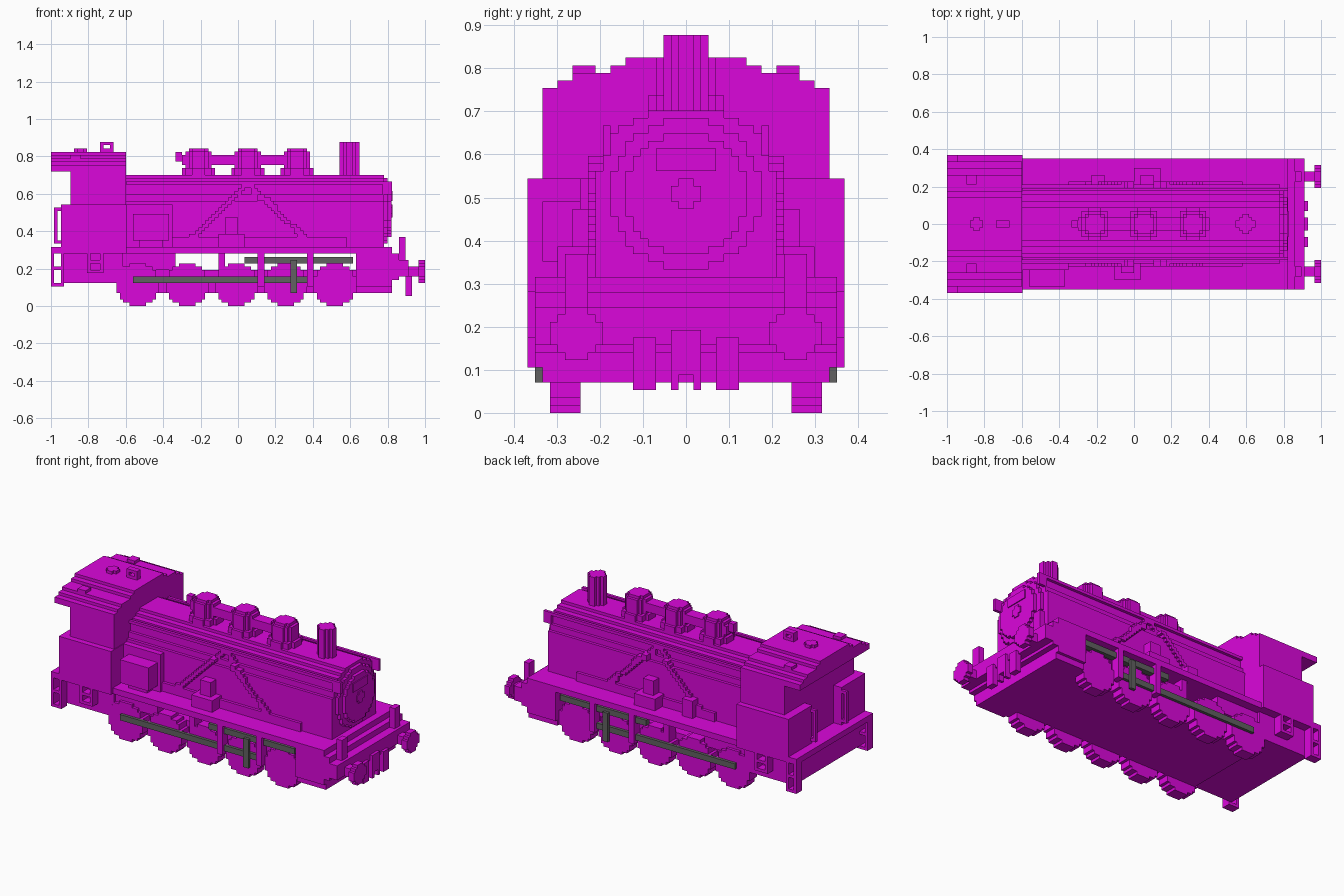
import bpy, bmesh, math

if "Cube" in bpy.data.objects:
    bpy.data.objects.remove(bpy.data.objects["Cube"])

GRID = 57  # small cells per unit
DECK_LOW, DECK = .28, .316
BOILER_TOP = .702


def material(name, colour):
    mat = bpy.data.materials.new(name)
    mat.use_nodes = True
    mat.diffuse_color = colour
    mat.node_tree.nodes["Principled BSDF"].inputs["Base Color"].default_value = colour
    return mat


magenta = material("magenta", (.71, .002, .71, 1))
grey = material("dark_grey", (.12, .12, .12, 1))


def snap(value):
    return round(value * GRID) / GRID


def finish(name, bm, mat, mirror):
    """Turn the mesh into an object, with a copy on the other side if asked."""
    if mirror:
        copy = bmesh.ops.duplicate(bm, geom=bm.verts[:] + bm.edges[:] + bm.faces[:])
        for item in copy["geom"]:
            if isinstance(item, bmesh.types.BMVert):
                item.co.y = -item.co.y
    bmesh.ops.recalc_face_normals(bm, faces=bm.faces[:])
    mesh = bpy.data.meshes.new(name)
    bm.to_mesh(mesh)
    bm.free()
    mesh.materials.append(mat)
    obj = bpy.data.objects.new(name, mesh)
    bpy.context.scene.collection.objects.link(obj)


def add_box(bm, x, y, z):
    low = [snap(pair[0]) for pair in (x, y, z)]
    high = [snap(pair[1]) for pair in (x, y, z)]
    for vert in bmesh.ops.create_cube(bm, size=1)["verts"]:
        for axis in range(3):
            vert.co[axis] = high[axis] if vert.co[axis] > 0 else low[axis]


def box(name, x, y, z, mat=magenta, mirror=False):
    bm = bmesh.new()
    add_box(bm, x, y, z)
    finish(name, bm, mat, mirror)


def frame(name, x, y, z, mirror=True, rungs=()):
    """Open upright frame, one cell thick, with optional cross rungs."""
    bm = bmesh.new()
    t = 1 / GRID
    add_box(bm, (x[0], x[0] + t), y, z)
    add_box(bm, (x[1] - t, x[1]), y, z)
    for level in (z[0], z[1] - t, *rungs):
        add_box(bm, x, y, (level, level + t))
    finish(name, bm, magenta, mirror)


def disc_rows(radius):
    """Rows of a stepped disc, as (half width, bottom, top)."""
    cells = radius * GRID
    count = round(2 * cells)
    odd = count % 2 / 2
    rows = []
    for i in range(count):
        low = i - count / 2
        width = math.sqrt(max(cells ** 2 - (low + .5) ** 2, 1))
        rows.append(((round(width - odd) + odd) / GRID, low / GRID, (low + 1) / GRID))
    return rows


def add_steps(bm, rows, axis, span, centre=(0, 0)):
    """Extrude a symmetric stepped outline along an axis."""
    side = []
    for width, low, high in rows:
        side += [(width, low), (width, high)]
    points = []
    for a, b in side + [(-a, b) for a, b in reversed(side)]:
        p = (snap(centre[0] + a), snap(centre[1] + b))
        if not points or p != points[-1]:
            points.append(p)
    place = {"x": lambda a, b, t: (t, a, b),
             "y": lambda a, b, t: (a, t, b),
             "z": lambda a, b, t: (a, b, t)}[axis]
    first = [bm.verts.new(place(a, b, span[0])) for a, b in points]
    last = [bm.verts.new(place(a, b, span[1])) for a, b in points]
    bm.faces.new(first)
    bm.faces.new(last)
    for i in range(len(points)):
        j = (i + 1) % len(points)
        bm.faces.new((first[i], first[j], last[j], last[i]))


def steps(name, rows, axis, span, centre=(0, 0), mirror=False):
    bm = bmesh.new()
    add_steps(bm, rows, axis, span, centre)
    finish(name, bm, magenta, mirror)


def stack(name, x, layers):
    """Upright round part made of stepped discs: (radius, bottom, top)."""
    bm = bmesh.new()
    for radius, low, high in layers:
        add_steps(bm, disc_rows(radius), "z", (low, high), (x, 0))
    finish(name, bm, magenta, False)


# Boiler and smokebox
boiler = [(.21, DECK, .56), (.2, .56, .6), (.18, .6, .65), (.15, .65, .67),
          (.12, .67, .685), (.09, .685, BOILER_TOP)]
steps("boiler", boiler, "x", (-.6, .78))
steps("smokebox_ring", disc_rows(.176), "x", (.78, .8), (0, .51))
steps("smokebox_door", disc_rows(.14), "x", (.8, .82), (0, .505))
steps("door_plate", [(.07, .565, .615)], "x", (.82, .826))
steps("door_hub", disc_rows(.035), "x", (.82, .826), (0, .505))
box("upper_lamp", x=(.78, .82), y=(.175, .194), z=(.6, .67), mirror=True)
box("handrail", x=(-.6, .8), y=(.175, .194), z=(.65, .67), mirror=True)
box("boiler_skirt", x=(-.35, .58), y=(.2, .228), z=(DECK, .37), mirror=True)

# Domes, pipe and chimney along the top
for label, x in (("rear", -.205), ("middle", .055), ("front", .32)):
    stack(label + "_dome", x, [(.088, .67, .737), (.07, .737, .825), (.053, .825, .842)])
box("dome_pipe", x=(-.3, .35), y=(-.035, .035), z=(.76, .81))
box("whistle", x=(-.335, -.3), y=(-.018, .018), z=(.77, .825))
stack("chimney", .6, [(.05, .67, .877)])

# Stepped sand pipes running down both flanks
for label, foot_x, foot_z in (("rear", -.26, .35), ("front", .41, DECK)):
    bm = bmesh.new()
    count = 18
    for i in range(count):
        x = .05 + (foot_x - .05) * i / count
        z = .66 + (foot_z - .66) * i / count
        outer = .194 if z > .6 else .228
        add_box(bm, (x - .018, x + .018), (.17, outer), (z - .018, z + .01))
    finish(label + "_sand_pipe", bm, magenta, True)

# Equipment standing on the running board
box("side_tank", x=(-.56, -.375), y=(-.333, -.25), z=(.35, .49))
box("tank_backing", x=(-.6, -.355), y=(-.25, -.2), z=(DECK, .545))
box("tank_foot", x=(-.53, -.4), y=(-.3, -.24), z=(DECK, .36))
box("side_cabinet", x=(-.22, -.16), y=(.2, .263), z=(DECK, .42))
for label, x, side in (("right", -.04, -1), ("left", .07, 1)):
    for part, half, reach, top in (("pump", .035, .263, .47), ("pump_base", .07, .298, .39)):
        box(label + "_" + part, x=(x - half, x + half),
            y=sorted((side * .2, side * reach)), z=(DECK, top))

# Cab with arched roof, rear bunkers either side of a doorway
box("cab_lower", x=(-.895, -.6), y=(-.368, .368), z=(DECK, .55))
roof = [(.333, .72, .755), (.3, .755, .772), (.265, .772, .79),
        (.175, .79, .81), (.14, .81, .825)]
steps("cab_upper", [(.333, .55, .72)] + roof, "x", (-.895, -.6))
steps("roof_overhang", roof, "x", (-1, -.895))
box("roof_hatch", x=(-.895, -.84), y=(.21, .265), z=(.78, .81), mirror=True)
stack("roof_vent", -.835, [(.035, .82, .842)])
frame("roof_whistle", x=(-.74, -.67), y=(-.018, .018), z=(.82, .877), mirror=False)
box("rear_bunker", x=(-.945, -.895), y=(.14, .368), z=(DECK, .55), mirror=True)
frame("rear_handrail", x=(-.982, -.93), y=(.14, .158), z=(.33, .53))

# Decks and frames
box("running_board", x=(-.6, .83), y=(-.35, .35), z=(DECK_LOW, DECK))
box("cab_floor", x=(-1, -.6), y=(-.368, .368), z=(DECK_LOW, DECK))
box("main_frame", x=(-.63, .64), y=(-.245, .245), z=(.07, .2))
box("rear_frame", x=(-.94, -.62), y=(-.316, .316), z=(.12, DECK_LOW))
box("ash_pan", x=(-.63, -.33), y=(-.3, .3), z=(.2, DECK_LOW))
frame("rear_steps", x=(-1, -.93), y=(.32, .368), z=(.105, DECK), rungs=(.2,))
frame("cab_steps", x=(-.81, -.72), y=(.32, .368), z=(.175, DECK), rungs=(.23,))

# Front block, beam, buffers and couplings
box("cylinder_block", x=(.63, .82), y=(-.35, .35), z=(.105, DECK_LOW))
box("cylinder_base", x=(.63, .82), y=(-.333, .333), z=(.07, .105))
box("front_step", x=(.82, .86), y=(-.35, .35), z=(.14, DECK_LOW))
box("buffer_beam", x=(.86, .905), y=(-.35, .35), z=(.16, .25))
box("front_lamp", x=(.86, .89), y=(.228, .28), z=(.25, .37), mirror=True)
buffer = (.2544, .1842)
steps("buffer_shaft", disc_rows(.0263), "x", (.9, .97), buffer, mirror=True)
steps("buffer_head", disc_rows(.0614), "x", (.965, 1), buffer, mirror=True)
box("brake_hose", x=(.9, .925), y=(.07, .12), z=(.055, .175), mirror=True)
box("coupling_hook", x=(.9, .93), y=(-.035, .035), z=(.09, .19))
box("coupling_link", x=(.9, .93), y=(.018, .035), z=(.055, .1), mirror=True)

# Five wheels per side
for number in range(5):
    x = -.535 + .2632 * number
    steps("wheel_pair", disc_rows(.114), "y", (.245, .316), (x, .114), mirror=True)

# Running gear
box("coupling_rod", x=(-.56, .37), y=(.31, .337), z=(.123, .16), mat=grey, mirror=True)
box("slide_bar", x=(.04, .615), y=(.29, .333), z=(.23, .263), mat=grey, mirror=True)
box("drive_link", x=(.28, .316), y=(.333, .351), z=(.07, .25), mat=grey, mirror=True)
for x in (.12, .39):
    box("hanger", x=(x - .018, x + .018), y=(.3, .351), z=(.105, DECK_LOW), mirror=True)
box("short_hanger", x=(-.1, -.07), y=(.25, .316), z=(.2, DECK_LOW), mirror=True)
